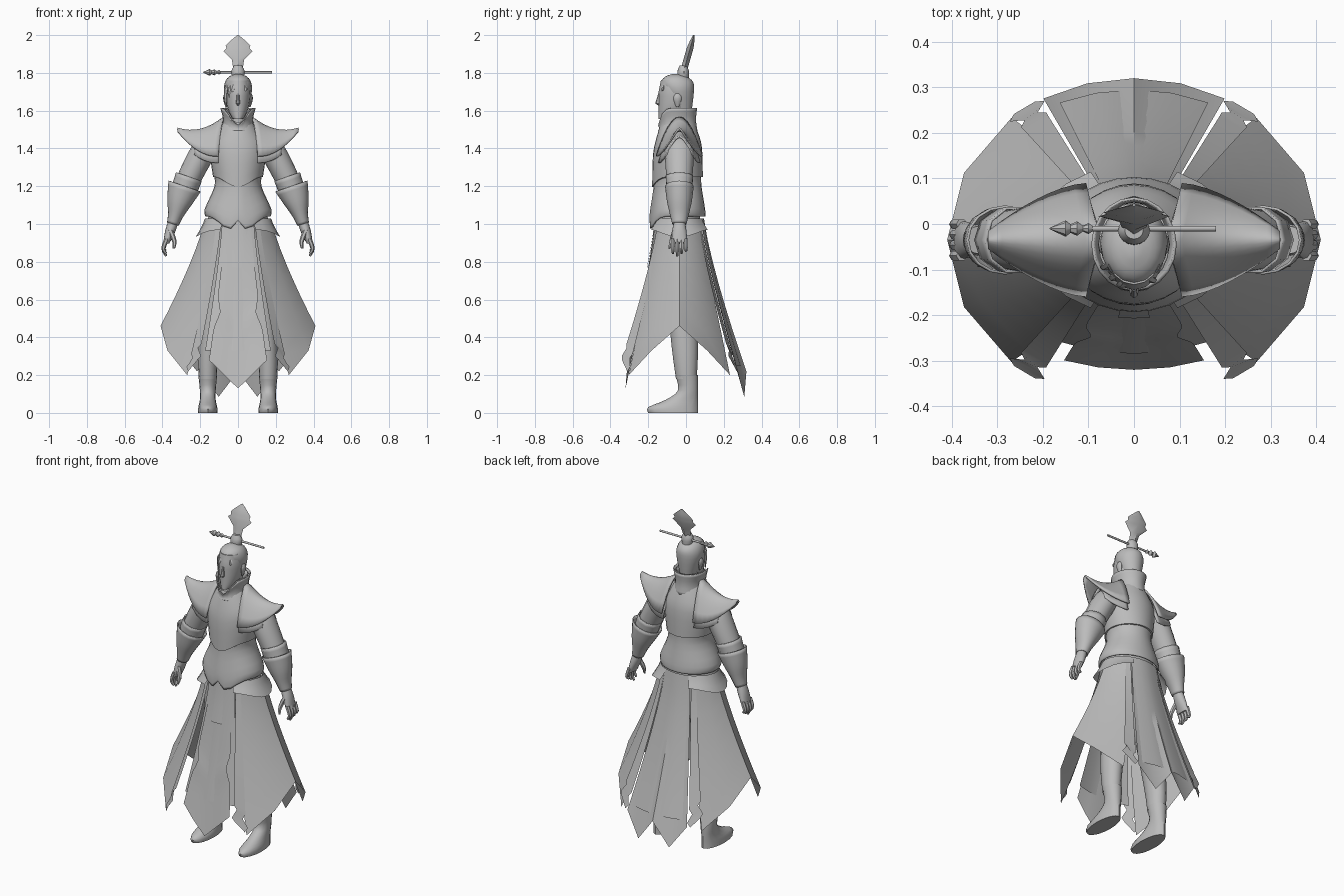
import bpy
from math import radians, sin, cos, exp, pi, tau
from mathutils import Vector

cube = bpy.data.objects.get("Cube")
if cube:
    bpy.data.objects.remove(cube)

grey = bpy.data.materials.new("plain grey")
grey.use_nodes = True
grey.diffuse_color = (.5, .5, .5, 1)
grey.node_tree.nodes["Principled BSDF"].inputs["Base Color"].default_value = grey.diffuse_color

BODY_Y = -.045          # middle of the torso
ARM_Y = -.035           # middle of the arms and skirt
WAIST = Vector((.175, .13))
WAIST_Z = 1.03


def lerp(a, b, t):
    return a + (b - a) * t


def make(name, verts, faces, mirror=False, thickness=0):
    """Create a smooth-shaded part in the shared grey."""
    mesh = bpy.data.meshes.new(name)
    mesh.from_pydata(verts, [], faces)
    mesh.materials.append(grey)
    part = bpy.data.objects.new(name, mesh)
    bpy.context.collection.objects.link(part)
    bpy.ops.object.select_all(action="DESELECT")
    bpy.context.view_layer.objects.active = part
    part.select_set(True)
    bpy.ops.object.mode_set(mode="EDIT")
    bpy.ops.mesh.select_all(action="SELECT")
    bpy.ops.mesh.normals_make_consistent(inside=False)
    bpy.ops.object.mode_set(mode="OBJECT")
    bpy.ops.object.shade_smooth_by_angle(angle=radians(40))
    if thickness:
        part.modifiers.new("thickness", "SOLIDIFY").thickness = thickness
    if mirror:
        part.modifiers.new("mirror", "MIRROR")


def quads(rows, columns, closed=False):
    """Faces of a grid whose rows may close into rings."""
    faces = []
    for row in range(rows - 1):
        for column in range(columns if closed else columns - 1):
            a = row * columns + column
            b = row * columns + (column + 1) % columns
            faces.append((a, b, b + columns, a + columns))
    return faces


def smooth_rows(rows, steps):
    """Pass a smooth curve through all columns of a short profile."""
    result = []
    last = len(rows) - 1
    for i in range(last):
        near = rows[max(i - 1, 0)], rows[i], rows[i + 1], rows[min(i + 2, last)]
        for step in range(steps):
            t = step / steps
            result.append([b + t * ((c - a) / 2 + t * (a - 2.5 * b + 2 * c - d / 2
                           + t * (1.5 * (b - c) + (d - a) / 2)))
                           for a, b, c, d in zip(*near)])
    return result + [rows[-1]]


def tube(name, profile, y=lambda z, depth: BODY_Y, sides=16, steps=3,
         mirror=False, solid=True, start_dip=0, end_dip=0, notch=0):
    """Loft ellipses (x, z, across, depth); the dips pull the front of an end down."""
    rows = smooth_rows(profile, steps)
    last = len(rows) - 1
    verts = []
    for i, (x, z, across, depth) in enumerate(rows):
        before, after = rows[max(i - 1, 0)], rows[min(i + 1, last)]
        along = Vector((after[0] - before[0], 0, after[1] - before[1])).normalized()
        sideways = Vector((along.z, 0, -along.x))
        dip = lerp(start_dip, end_dip, i / last)
        for k in range(sides):
            a = tau * k / sides
            point = Vector((x, y(z, depth) + depth * sin(a), z)) + sideways * across * cos(a)
            front = max(0, -sin(a))
            point.z -= dip * (front ** 5 - notch * front ** 60)
            verts.append(point)
    faces = quads(len(rows), sides, True)
    if solid:
        faces += [tuple(range(sides)), tuple(range(last * sides, len(verts)))]
    make(name, verts, faces, mirror, 0 if solid else .006)


def sheet(name, middle, spread, hem, reach=(.41, .355), columns=5, rows=8,
          width=lambda t: 1, mirror=True):
    """Cloth falling from the waist oval to a wider oval, with a shaped hem."""
    verts = []
    for row in range(rows):
        t = row / (rows - 1)
        oval = WAIST.lerp(Vector(reach), t ** 1.25)
        for column in range(columns):
            u = 2 * column / (columns - 1) - 1
            a = radians(middle + u * spread * width(t))
            verts.append((oval.x * cos(a), ARM_Y + oval.y * sin(a), lerp(WAIST_Z, hem(u), t)))
    make(name, verts, quads(rows, columns), mirror)


def shoulder(name, length, shrink, lower, columns=13, rows=9):
    """Arched guard that narrows and lifts towards its outer tip."""
    verts = []
    for row in range(rows):
        s = length * row / (rows - 1)
        ridge = 1.57 - .2 * s + .14 * s * s - lower
        for column in range(columns):
            u = 2 * column / (columns - 1) - 1
            x = .075 + .245 * s + .03 * abs(u) * (1 - s)
            half = shrink * (.125 - .105 * s ** 1.6)
            drop = .02 + .19 * (1 - s)
            verts.append((x, ARM_Y + half * u, ridge - drop * abs(u) ** 1.9))
    make(name, verts, quads(rows, columns), True, .01)


def arm_y(z, depth):
    return ARM_Y


# Boots, trousers and hips
tube("boot", [(.16, 0, .052, .132), (.16, .03, .05, .132), (.16, .07, .042, .085),
              (.16, .12, .042, .053), (.16, .2, .05, .06)],
     lambda z, depth: .064 - depth, mirror=True)
tube("leg", [(.16, .18, .047, .055), (.155, .35, .056, .07), (.11, .75, .08, .09), (.08, 1, .09, .1)],
     lambda z, depth: .01 - z * .045, mirror=True)
tube("hips", [(0, .9, .15, .1), (0, 1, .165, .12), (0, 1.12, .13, .11)])

# Skirt: side, back and front cloths with linings
sheet("skirt_side", 0, 49, lambda u: .46 - .26 * abs(u), width=lambda t: lerp(1.22, 1, t))
sheet("skirt_back", 90, 29, lambda u: .22 - .135 * sin(pi * abs(u)), mirror=False)
sheet("skirt_back_lining", 90, 24, lambda u: .25, (.4, .33), mirror=False)
sheet("skirt_front", -90, 22, lambda u: .13 + .15 * abs(u), (.41, .285), rows=25,
      width=lambda t: 1 - .2 * exp(-((t - .66) * 14) ** 2), mirror=False)
sheet("skirt_front_lining", -90, 28, lambda u: .33, (.37, .25), mirror=False)
sheet("front_sash", -90, 8, lambda u: .77, (.25, .172), rows=4, mirror=False)
sheet("hip_flap", 0, 65, lambda u: .95 - .02 * cos(u * pi), (.225, .165), columns=9, rows=4)


# Hanging straps with a pinched, hooked tip
def strap_width(t):
    return 1 + .45 * sin(t * 60) if t > .87 else 1.1


for place, angle in (("front", -55), ("back", 55)):
    sheet(place + "_strap", angle, 4.5, lambda u: .25 - .03 * u, (.42, .355),
          columns=2, rows=36, width=strap_width)

# Torso armour with pointed front edges
tube("waist_armour", [(0, 1.04, .172, .148), (0, 1.08, .176, .146), (0, 1.2, .124, .127), (0, 1.27, .13, .125)],
     sides=28, solid=False, start_dip=.09, notch=.75)
tube("breastplate", [(0, 1.25, .132, .134), (0, 1.4, .15, .13), (0, 1.48, .115, .11), (0, 1.54, .075, .085)],
     sides=28, start_dip=.055)
tube("collar", [(0, 1.49, .08, .1), (0, 1.55, .072, .092), (0, 1.615, .088, .098)],
     sides=20, solid=False, end_dip=.09)
tube("collar_lining", [(0, 1.53, .06, .078), (0, 1.61, .072, .085)],
     sides=20, solid=False, end_dip=.08)

# Shoulder guards in two layers
shoulder("shoulder_guard", 1, 1, 0)
shoulder("shoulder_lining", .6, .9, .035)

# Arms and flared gauntlets
tube("sleeve", [(.13, 1.44, .05, .07), (.18, 1.39, .066, .078), (.25, 1.26, .064, .07), (.29, 1.17, .06, .062)],
     arm_y, mirror=True)
tube("elbow_cuff", [(.26, 1.25, .072, .076), (.285, 1.18, .07, .07)], arm_y, sides=10, mirror=True, solid=False)
tube("gauntlet", [(.283, 1.2, .09, .076), (.31, 1.12, .067, .066), (.33, 1.05, .042, .05), (.345, 1, .032, .038)],
     arm_y, mirror=True, solid=False)

# Hands
tube("palm", [(.343, 1.01, .027, .03), (.36, .96, .026, .038), (.38, .9, .016, .042)], arm_y, mirror=True)
for i in range(4):
    finger_y = ARM_Y + (i - 1.5) * .023
    tip = .83 + .014 * abs(i - 1)
    tube("finger", [(.378, .92, .013, .012), (.395, .87, .011, .011), (.38, tip, .006, .006)],
         lambda z, depth: finger_y, sides=6, mirror=True)
tube("thumb", [(.36, .97, .014, .014), (.337, .91, .012, .012), (.34, .87, .006, .006)],
     lambda z, depth: lerp(-.08, -.06, (z - .9) * 15), sides=6, mirror=True)

# Head and face
tube("neck", [(0, 1.5, .048, .055), (0, 1.62, .046, .052)], lambda z, depth: ARM_Y, steps=1)
tube("head", [(0, 1.555, .024, .035), (0, 1.58, .042, .06), (0, 1.63, .06, .085),
              (0, 1.7, .068, .09), (0, 1.76, .06, .07)],
     lambda z, depth: depth - .145 + max(0, z - 1.7) * .2)
tube("nose", [(0, 1.628, .004, .004), (0, 1.638, .011, .02), (0, 1.69, .006, .004)],
     lambda z, depth: -.143, sides=8, steps=1)
tube("ear", [(.062, 1.62, .005, .008), (.069, 1.665, .01, .022), (.068, 1.69, .004, .01)],
     mirror=True, sides=8)

# Hair cap, fringe strands, topknot and fan of hair
tube("hair", [(0, 1.6, .045, .05), (0, 1.7, .073, .08), (0, 1.75, .069, .085),
              (0, 1.78, .048, .058), (0, 1.795, .01, .015)],
     lambda z, depth: lerp(-.02, -.05, (z - 1.6) * 6))
for reach, end in ((-.045, 1.67), (-.028, 1.7), (.04, 1.71), (-.063, 1.61)):
    tube("fringe", [(reach / 4, 1.77, .012, .01), (reach, 1.71, .012, .008), (reach, end, .002, .002)],
         lambda z, depth: -.142 + reach * reach * 12 + max(0, z - 1.72) * .6, sides=6)
tube("topknot", [(0, 1.775, .03, .03), (0, 1.81, .035, .03), (0, 1.84, .02, .018)],
     lambda z, depth: -.015)
tube("hair_fan", [(0, 1.82, .025, .018), (0, 1.87, .032, .018), (0, 1.915, .078, .018), (0, 1.93, .06, .018),
                  (0, 1.945, .066, .016), (0, 1.97, .04, .012), (0, 2, .004, .004)],
     lambda z, depth: lerp(-.01, .042, (z - 1.82) * 5.5), sides=4, steps=1)

# Hairpin with a spear-shaped end
PIN_Z = 1.803
tube("hairpin", [(-.16, PIN_Z, .006, .006), (.18, PIN_Z, .006, .006)], lambda z, depth: -.01, steps=1)
for x, size in ((-.15, .018), (-.125, .016), (-.1, .012)):
    tube("pin_point", [(x - size * 2, PIN_Z, .001, .001), (x, PIN_Z, size, size), (x + size, PIN_Z, .004, .004)],
         lambda z, depth: -.01, sides=8, steps=1)
